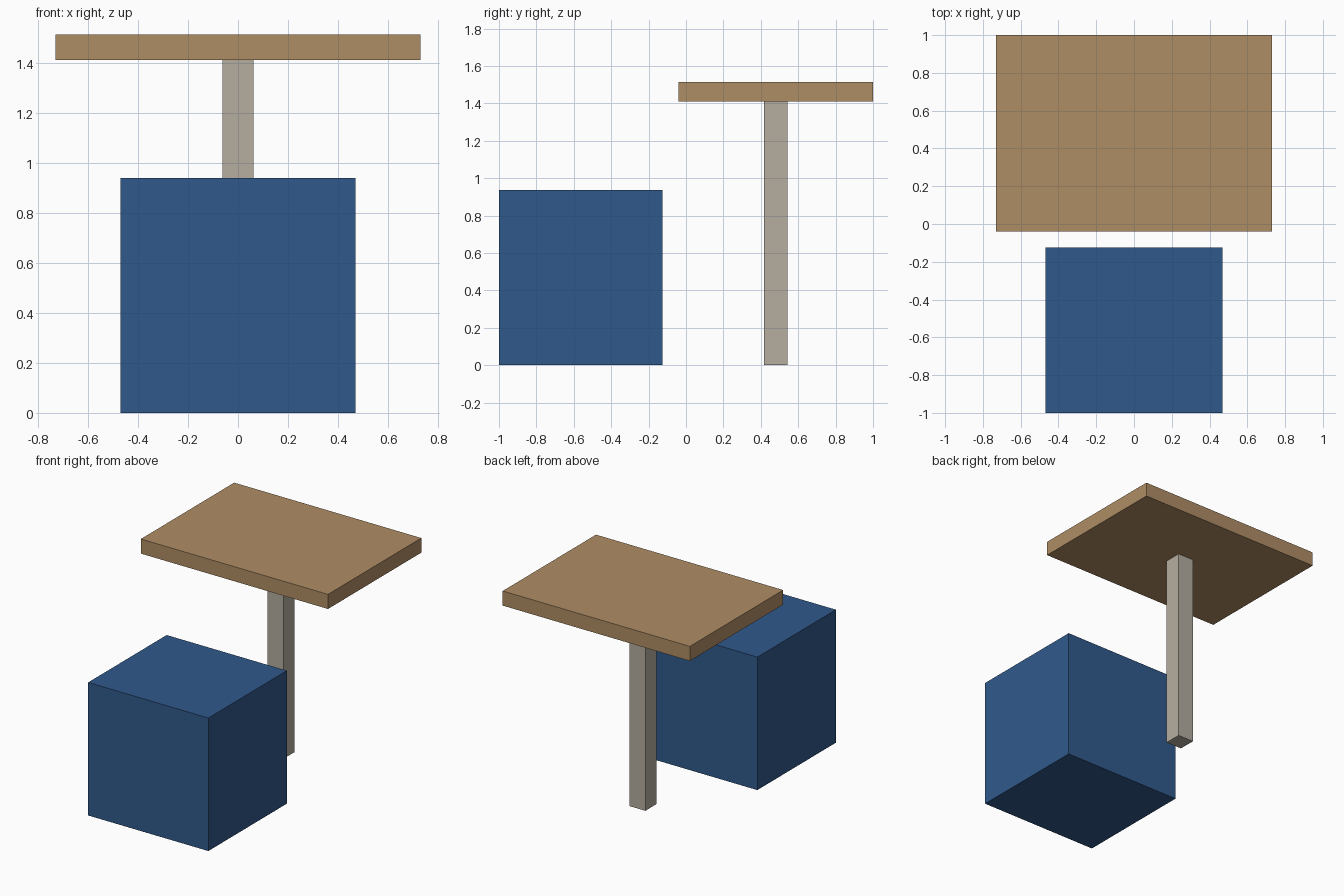
import bpy

if "Cube" in bpy.data.objects:
    bpy.data.objects.remove(bpy.data.objects["Cube"])


def box(name, x, y, z, color):
    """Box from (min, max) ranges along each axis."""
    ranges = (x, y, z)
    center = [(a + b) / 2 for a, b in ranges]
    bpy.ops.mesh.primitive_cube_add(size=1, location=center)
    ob = bpy.context.object
    ob.name = name
    ob.scale = [b - a for a, b in ranges]
    bpy.ops.object.transform_apply(location=False, rotation=False, scale=True)
    mat = bpy.data.materials.new(name + "_material")
    mat.diffuse_color = (*color, 1)
    mat.use_nodes = True
    mat.node_tree.nodes["Principled BSDF"].inputs["Base Color"].default_value = mat.diffuse_color
    ob.data.materials.append(mat)
    return ob


# Block seat in front of the table
box("seat", (-0.469, 0.469), (-1.0, -0.125), (0, 0.938), (0.03, 0.10, 0.26))

# Table: single post carrying a flat top
box("table_post", (-0.0625, 0.0625), (0.417, 0.542), (0, 1.41), (0.46, 0.42, 0.35))
box("table_top", (-0.73, 0.73), (-0.04, 1.0), (1.41, 1.513), (0.43, 0.27, 0.13))
